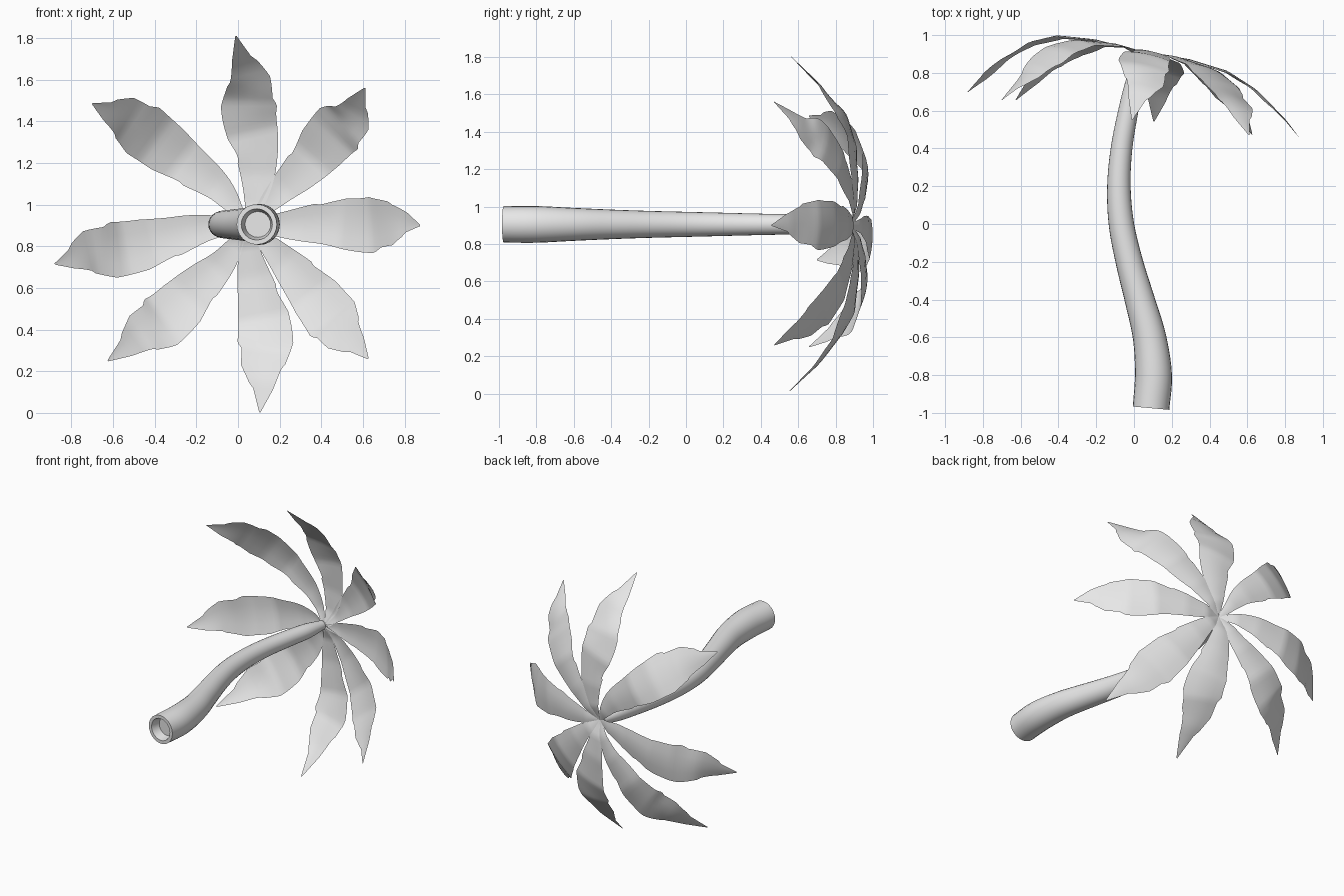
import bpy, bmesh, math
from mathutils import Vector

if "Cube" in bpy.data.objects:
    bpy.data.objects.remove(bpy.data.objects["Cube"])

grey = bpy.data.materials.new("plain grey")
grey.diffuse_color = (0.8, 0.8, 0.8, 1)
grey.use_nodes = True
grey.node_tree.nodes["Principled BSDF"].inputs["Base Color"].default_value = grey.diffuse_color


def interp(table, t):
    # linear lookup in (position, value) pairs
    for (a, va), (b, vb) in zip(table, table[1:]):
        if t <= b:
            return va + (vb - va) * (t - a) / (b - a)
    return table[-1][1]


def spline(points, n):
    # smooth Catmull-Rom path through the points
    p = [2 * points[0] - points[1]] + points + [2 * points[-1] - points[-2]]
    segs = len(points) - 1
    out = []
    for k in range(n + 1):
        u = k / n * segs
        i = min(int(u), segs - 1)
        f = u - i
        a, b, c, d = p[i:i + 4]
        out.append(0.5 * (2 * b + (c - a) * f + (2 * a - 5 * b + 4 * c - d) * f**2
                          + (3 * b - a - 3 * c + d) * f**3))
    return out


def finish(bm, name, angle):
    me = bpy.data.meshes.new(name)
    bm.to_mesh(me)
    bm.free()
    ob = bpy.data.objects.new(name, me)
    bpy.context.collection.objects.link(ob)
    me.materials.append(grey)
    bpy.ops.object.select_all(action='DESELECT')
    ob.select_set(True)
    bpy.context.view_layer.objects.active = ob
    bpy.ops.object.shade_smooth_by_angle(angle=math.radians(angle))


# Trunk: swept rings (x, y, radius) with a recessed open foot
Z0 = 0.905
path = [(.09, -.975, .097), (.103, -.8, .098), (.082, -.6, .088), (.03, -.4, .079),
        (-.025, -.2, .072), (-.067, 0, .067), (-.08, .2, .062), (-.066, .4, .057),
        (-.03, .6, .053), (.003, .75, .048), (.03, .88, .03)]
pts = spline([Vector(p) for p in path], 50)
bm = bmesh.new()
SIDES = 24


def ring(c, tangent, r):
    side = Vector((tangent.y, -tangent.x, 0)).normalized()
    vs = []
    for k in range(SIDES):
        a = 2 * math.pi * k / SIDES
        vs.append(bm.verts.new(Vector((c.x, c.y, Z0)) + side * (r * math.cos(a))
                               + Vector((0, 0, r * math.sin(a)))))
    return vs


rings = []
t0 = pts[1] - pts[0]
d0 = Vector((t0.x, t0.y, 0)).normalized()
rings.append(ring(pts[0] + d0 * .06, t0, .062))
rings.append(ring(pts[0], t0, .075))
for i, p in enumerate(pts):
    rings.append(ring(p, pts[min(i + 1, 50)] - pts[max(i - 1, 0)], p.z))
for a, b in zip(rings, rings[1:]):
    for k in range(SIDES):
        j = (k + 1) % SIDES
        bm.faces.new((a[k], a[j], b[j], b[k]))
bm.faces.new(rings[0])
bm.faces.new(rings[-1])
bmesh.ops.recalc_face_normals(bm, faces=bm.faces[:])
finish(bm, "trunk", 40)

# Fronds: thin blades on a drooping dome; midribs given as (x, z)
fronds = [
    [(.05, .92), (.09, 1.06), (.09, 1.25), (.055, 1.43), (.05, 1.6), (-.01, 1.81)],
    [(.05, .90), (.20, 1.06), (.34, 1.20), (.46, 1.34), (.54, 1.42), (.61, 1.56)],
    [(.05, .90), (.22, .90), (.42, .91), (.60, .90), (.74, .91), (.875, .90)],
    [(.05, .90), (.19, .76), (.31, .63), (.43, .48), (.51, .38), (.625, .26)],
    [(.04, .90), (.06, .73), (.10, .55), (.13, .38), (.12, .22), (.105, .003)],
    [(.04, .90), (-.07, .73), (-.20, .60), (-.34, .46), (-.46, .38), (-.625, .25)],
    [(.04, .90), (-.15, .89), (-.35, .835), (-.55, .79), (-.72, .77), (-.88, .715)],
    [(.04, .90), (-.08, 1.07), (-.25, 1.20), (-.42, 1.33), (-.55, 1.42), (-.70, 1.485)],
]
dome = [(0, .88), (.1, .918), (.25, .925), (.45, .905), (.6, .84), (.75, .72), (.9, .555), (1, .44)]
left = [(0, .012), (.15, .055), (.35, .095), (.38, .09), (.5, .125), (.65, .135),
        (.78, .105), (.8, .09), (.9, .055), (1, .003)]
right = [(0, .012), (.15, .05), (.3, .085), (.5, .12), (.66, .135), (.7, .112),
         (.8, .105), (.88, .06), (.9, .04), (1, .003)]
N = 40
for idx, f in enumerate(fronds):
    mid = spline([Vector(p) for p in f], N)
    bm = bmesh.new()
    rows = []
    for i, p in enumerate(mid):
        d = (mid[min(i + 2, N)] - mid[max(i - 2, 0)]).normalized()
        n = Vector((-d.y, d.x))
        y = interp(dome, (p - Vector((.045, .9))).length)
        row = []
        for s in (-1, -.5, 0, .5, 1):
            w = interp(right if s < 0 else left, i / N)
            q = p + n * (s * w)
            row.append(bm.verts.new((q.x, y - .21 * (q.x - .045) - .012 * s * s * min(1, w / .1),
                                     max(q.y, 0))))
        rows.append(row)
    for a, b in zip(rows, rows[1:]):
        for k in range(4):
            bm.faces.new((a[k], b[k], b[k + 1], a[k + 1]))
    finish(bm, "frond_%d" % (idx + 1), 60)
